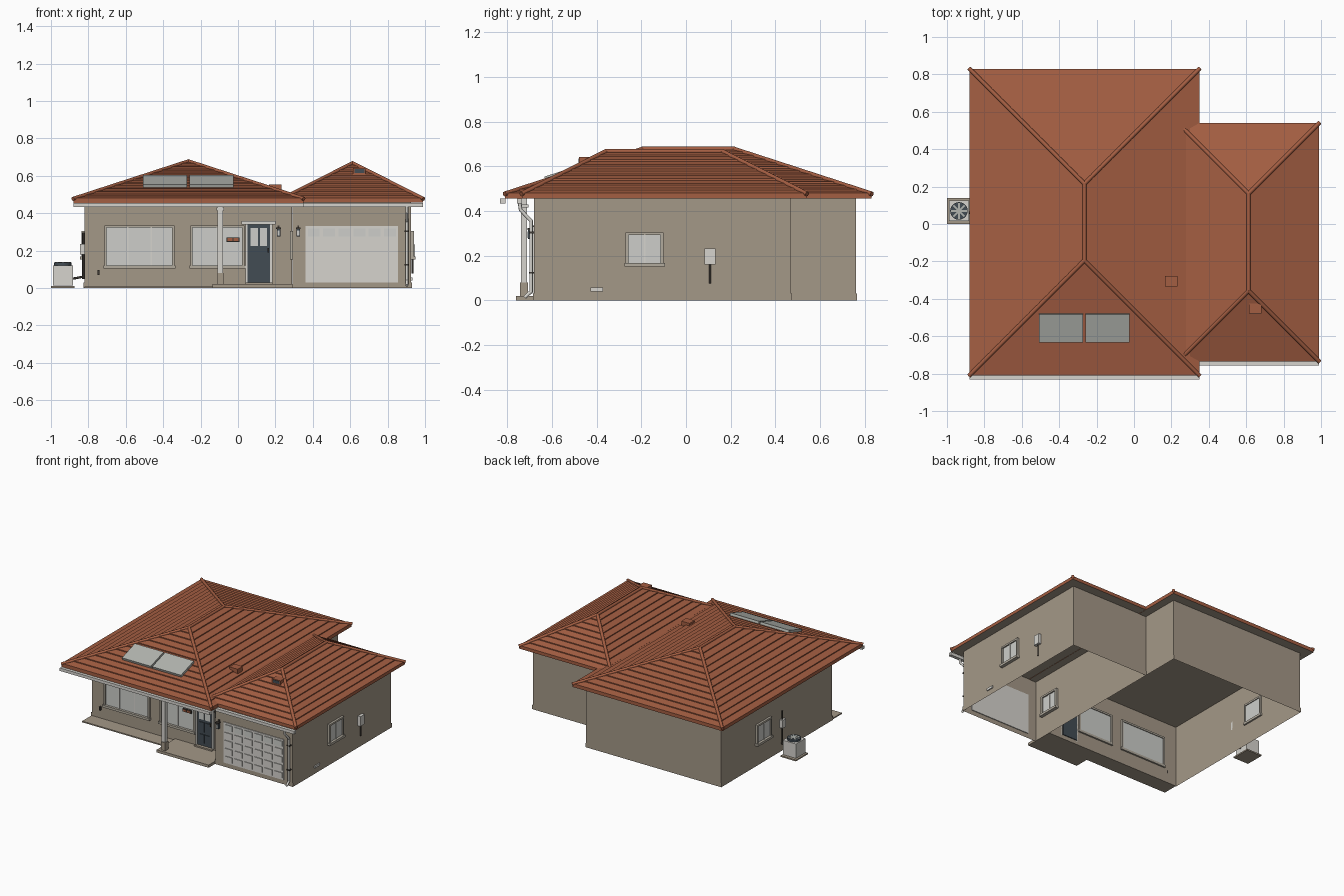
import bpy, bmesh, math
from mathutils import Vector

if "Cube" in bpy.data.objects:
    bpy.data.objects.remove(bpy.data.objects["Cube"])


def material(name, r, g, b):
    m = bpy.data.materials.new(name)
    lin = [((c / 255 + 0.055) / 1.055) ** 2.4 for c in (r, g, b)]
    m.diffuse_color = (*lin, 1)
    m.use_nodes = True
    m.node_tree.nodes["Principled BSDF"].inputs["Base Color"].default_value = m.diffuse_color
    return m


STUCCO = material("beige stucco", 164, 152, 135)
TILE = material("terracotta tile", 164, 94, 66)
WHITE = material("off white trim", 214, 212, 206)
GLASS = material("pale glass", 205, 206, 202)
SKY = material("skylight glass", 178, 181, 175)
SLATE = material("dark slate", 66, 76, 84)
DARK = material("dark metal", 62, 58, 53)
FRAME = material("stone frame", 178, 171, 158)


def finish(name, bm, *mats):
    me = bpy.data.meshes.new(name)
    bm.normal_update()
    bm.to_mesh(me)
    bm.free()
    ob = bpy.data.objects.new(name, me)
    bpy.context.collection.objects.link(ob)
    for m in mats:
        me.materials.append(m)
    return ob


def box(name, x0, x1, y0, y1, z0, z1, mat, open_ends=False):
    bm = bmesh.new()
    bmesh.ops.create_cube(bm, size=1)
    for v in bm.verts:
        v.co = ((x0 + x1) / 2 + v.co.x * (x1 - x0),
                (y0 + y1) / 2 + v.co.y * (y1 - y0),
                (z0 + z1) / 2 + v.co.z * (z1 - z0))
    if open_ends:
        bm.normal_update()
        bmesh.ops.delete(bm, geom=[f for f in bm.faces if abs(f.normal.z) > 0.5], context='FACES')
    return finish(name, bm, mat)


def plate(name, wall, u0, u1, z0, z1, d0, d1, mat):
    """Box on a wall, from depth d0 to d1 measured outward."""
    axis, pos, out = wall
    a, b = sorted((pos + out * d0, pos + out * d1))
    if axis == 'y':
        return box(name, u0, u1, a, b, z0, z1, mat)
    return box(name, a, b, u0, u1, z0, z1, mat)


def rod(name, pts, r, mat, sides=8):
    bm = bmesh.new()
    for p, q in zip(pts, pts[1:]):
        p, q = Vector(p), Vector(q)
        d = q - p
        vs = bmesh.ops.create_cone(bm, cap_ends=True, segments=sides, radius1=r, radius2=r,
                                   depth=d.length + r * 0.6)['verts']
        rot = d.to_track_quat('Z', 'Y')
        for v in vs:
            v.co = rot @ v.co + (p + q) / 2
    ob = finish(name, bm, mat)
    for f in ob.data.polygons:
        f.use_smooth = len(f.vertices) == 4
    return ob


MAIN = ('y', -0.54, -1)
GARAGE = ('y', -0.68, -1)
RIGHT = ('x', 0.925, 1)
LEFT = ('x', -0.82, -1)
INNER = ('x', 0.291, 1)

# Walls and plinths
box("main_walls", -0.82, 0.29, -0.54, 0.76, 0, 0.457, STUCCO, True)
box("garage_walls", 0.291, 0.925, -0.68, 0.47, 0, 0.457, STUCCO, True)
box("main_plinth", -0.825, 0.29, -0.545, 0.765, 0, 0.03, STUCCO, True)
box("garage_plinth", 0.291, 0.93, -0.685, 0.475, 0, 0.03, STUCCO, True)


# Hip roofs with stepped tile courses
def hip_roof(name, x0, x1, y0, y1, zb, z0, z1, n, riser):
    half = (x1 - x0) / 2
    bm = bmesh.new()

    def ring(d, z):
        return [bm.verts.new(c) for c in ((x0 + d, y0 + d, z), (x1 - d, y0 + d, z),
                                          (x1 - d, y1 - d, z), (x0 + d, y1 - d, z))]
    rings = [ring(0, zb)]
    bm.faces.new(rings[0][::-1])
    for k in range(n):
        d, z = half * k / n, z0 + (z1 - z0) * k / n
        if k:
            rings.append(ring(d, z))
        rings.append(ring(d, z + riser))
    rings.append(ring(half - 0.001, z1))
    for a, b in zip(rings, rings[1:]):
        for i in range(4):
            j = (i + 1) % 4
            bm.faces.new((a[i], a[j], b[j], b[i]))
    bm.faces.new(rings[-1])
    ob = finish(name, bm, TILE, STUCCO)
    for f in ob.data.polygons:
        f.material_index = 1 if f.normal.z < -0.5 else 0     # soffit
    # Ridge and hip caps
    mx = (x0 + x1) / 2
    ends = [(mx, y0 + half, z1 + 0.002), (mx, y1 - half, z1 + 0.002)]
    rod(name + "_ridge_cap", ends, 0.011, TILE)
    for x in (x0, x1):
        for y, top in ((y0, ends[0]), (y1, ends[1])):
            rod(name + "_hip_cap", [(x, y, z0 + 0.003), top], 0.011, TILE)


hip_roof("main_roof", -0.88, 0.35, -0.81, 0.83, 0.455, 0.474, 0.675, 12, 0.007)
hip_roof("garage_roof", 0.235, 0.99, -0.735, 0.54, 0.457, 0.474, 0.665, 9, 0.007)

# Skylights on the front slope
slope = math.atan2(0.201, 0.615)
for x in (-0.39, -0.142):
    ob = box("skylight", -0.118, 0.118, -0.079, 0.079, -0.012, 0.012, SKY)
    ob.location = (x, -0.555, 0.567)
    ob.rotation_euler.x = slope

# Roof vents
box("main_roof_vent", 0.165, 0.232, -0.335, -0.277, 0.51, 0.552, TILE)
box("garage_roof_vent", 0.615, 0.683, -0.478, -0.424, 0.60, 0.641, TILE)
box("vent_opening", 0.622, 0.676, -0.481, -0.478, 0.616, 0.636, SLATE)

# Gutters and downspout
box("main_gutter", -0.88, 0.35, -0.832, -0.808, 0.433, 0.455, WHITE)
box("garage_gutter", 0.345, 0.99, -0.757, -0.733, 0.433, 0.455, WHITE)
rod("downspout", [(0.903, -0.745, 0.44), (0.903, -0.74, 0.405), (0.903, -0.693, 0.355),
                  (0.903, -0.693, 0.04), (0.903, -0.72, 0.015)], 0.008, WHITE)
for z in (0.12, 0.30):
    plate("downspout_clip", GARAGE, 0.891, 0.915, z, z + 0.008, 0, 0.023, DARK)

# Porch slab, front strip and post
box("porch_slab", -0.135, 0.291, -0.76, -0.54, 0, 0.02, STUCCO)
box("front_strip", -0.82, -0.135, -0.655, -0.54, 0, 0.009, STUCCO)
box("porch_post", -0.109, -0.081, -0.739, -0.711, 0.02, 0.457, WHITE)
box("post_base", -0.113, -0.077, -0.743, -0.707, 0.02, 0.08, STUCCO)
box("post_cap", -0.116, -0.074, -0.746, -0.704, 0.415, 0.43, WHITE)


# Windows
def window(wall, u0, u1, z0, z1, panes):
    t = 0.013
    plate("window_glass", wall, u0 + t, u1 - t, z0 + t, z1 - t, -0.006, 0.006, GLASS)
    for a, b in ((u0, u0 + t), (u1 - t, u1)):
        plate("window_jamb", wall, a, b, z0, z1, -0.012, 0.016, FRAME)
    plate("window_head", wall, u0 + t, u1 - t, z1 - t, z1, -0.012, 0.016, FRAME)
    plate("window_sill", wall, u0 - 0.005, u1 + 0.005, z0 - 0.004, z0 + t, -0.012, 0.024, FRAME)
    for i in range(1, panes):
        u = u0 + (u1 - u0) * i / panes
        plate("window_mullion", wall, u - 0.004, u + 0.004, z0 + t, z1 - t, 0.006, 0.011, WHITE)


window(MAIN, -0.715, -0.34, 0.108, 0.335, 3)
window(MAIN, -0.255, 0.035, 0.108, 0.335, 2)
window(RIGHT, -0.27, -0.10, 0.155, 0.305, 2)
window(LEFT, 0.185, 0.355, 0.155, 0.305, 2)
window(INNER, -0.61, -0.45, 0.155, 0.305, 2)

# Front door with panels and glazed top
plate("front_door", MAIN, 0.052, 0.172, 0.03, 0.34, -0.006, 0.008, SLATE)
for u in (0.068, 0.117):
    for z0, z1, m in ((0.05, 0.115, SLATE), (0.13, 0.205, SLATE), (0.225, 0.32, GLASS)):
        plate("door_panel", MAIN, u, u + 0.039, z0, z1, 0.008, 0.013, m)
for u in (0.04, 0.172):
    plate("door_jamb", MAIN, u, u + 0.012, 0.02, 0.34, 0, 0.016, WHITE)
plate("door_header", MAIN, 0.02, 0.2, 0.34, 0.358, 0, 0.026, WHITE)
plate("door_step", MAIN, 0.04, 0.184, 0.02, 0.03, 0, 0.03, STUCCO)
plate("door_handle", MAIN, 0.158, 0.166, 0.19, 0.215, 0.008, 0.018, DARK)

# Small wall plaque beside the door
plate("wall_plaque", MAIN, -0.062, 0.008, 0.247, 0.27, 0.011, 0.02, DARK)
for u in (-0.057, -0.024):
    plate("plaque_tile", MAIN, u, u + 0.027, 0.251, 0.266, 0.02, 0.024, TILE)

# Wall lanterns
for wall, u in ((MAIN, 0.217), (GARAGE, 0.322)):
    plate("lantern_body", wall, u - 0.009, u + 0.009, 0.275, 0.315, 0.006, 0.026, SLATE)
    plate("lantern_glass", wall, u - 0.006, u + 0.006, 0.28, 0.308, 0.026, 0.029, GLASS)
    plate("lantern_cap", wall, u - 0.013, u + 0.013, 0.315, 0.323, 0.002, 0.03, DARK)
    plate("lantern_mount", wall, u - 0.005, u + 0.005, 0.29, 0.335, 0, 0.006, DARK)

# Garage door with raised panels
plate("garage_door", GARAGE, 0.36, 0.855, 0.03, 0.33, -0.006, 0.006, WHITE)
for i in range(6):
    for j in range(5):
        u, z = 0.366 + i * 0.0815, 0.035 + j * 0.0585
        plate("garage_door_panel", GARAGE, u + 0.007, u + 0.07, z + 0.007, z + 0.048,
              0.006, 0.011, GLASS if j == 4 else WHITE)

# Right wall meter, conduit and vent
plate("meter_box", RIGHT, 0.082, 0.132, 0.16, 0.232, 0, 0.022, WHITE)
rod("meter_conduit", [(0.932, 0.107, 0.16), (0.932, 0.107, 0.078)], 0.005, DARK)
plate("low_vent", RIGHT, -0.428, -0.372, 0.04, 0.057, 0, 0.008, WHITE)

# Front hose tap
plate("hose_tap", MAIN, -0.751, -0.741, 0.07, 0.095, 0, 0.018, DARK)

# Cooling unit with fan, left wall box and pipes
box("unit_pad", -1.0, -0.875, 0.0, 0.14, 0, 0.01, STUCCO)
box("unit_body", -0.99, -0.882, 0.015, 0.125, 0.014, 0.12, WHITE)
rod("fan_ring", [(-0.936, 0.07, 0.118), (-0.936, 0.07, 0.121)], 0.047, SLATE, 20)
for i in range(4):
    ob = box("fan_blade", -0.042, 0.042, -0.005, 0.005, 0, 0.003, SKY)
    ob.location = (-0.936, 0.07, 0.1355)
    ob.rotation_euler.z = math.pi * i / 4
plate("switch_box", LEFT, 0.035, 0.075, 0.178, 0.236, 0, 0.026, WHITE)
rod("wall_conduit", [(-0.828, 0.055, 0.05), (-0.828, 0.055, 0.295)], 0.006, DARK)
rod("unit_pipe", [(-0.882, 0.06, 0.05), (-0.828, 0.06, 0.06)], 0.006, DARK)
